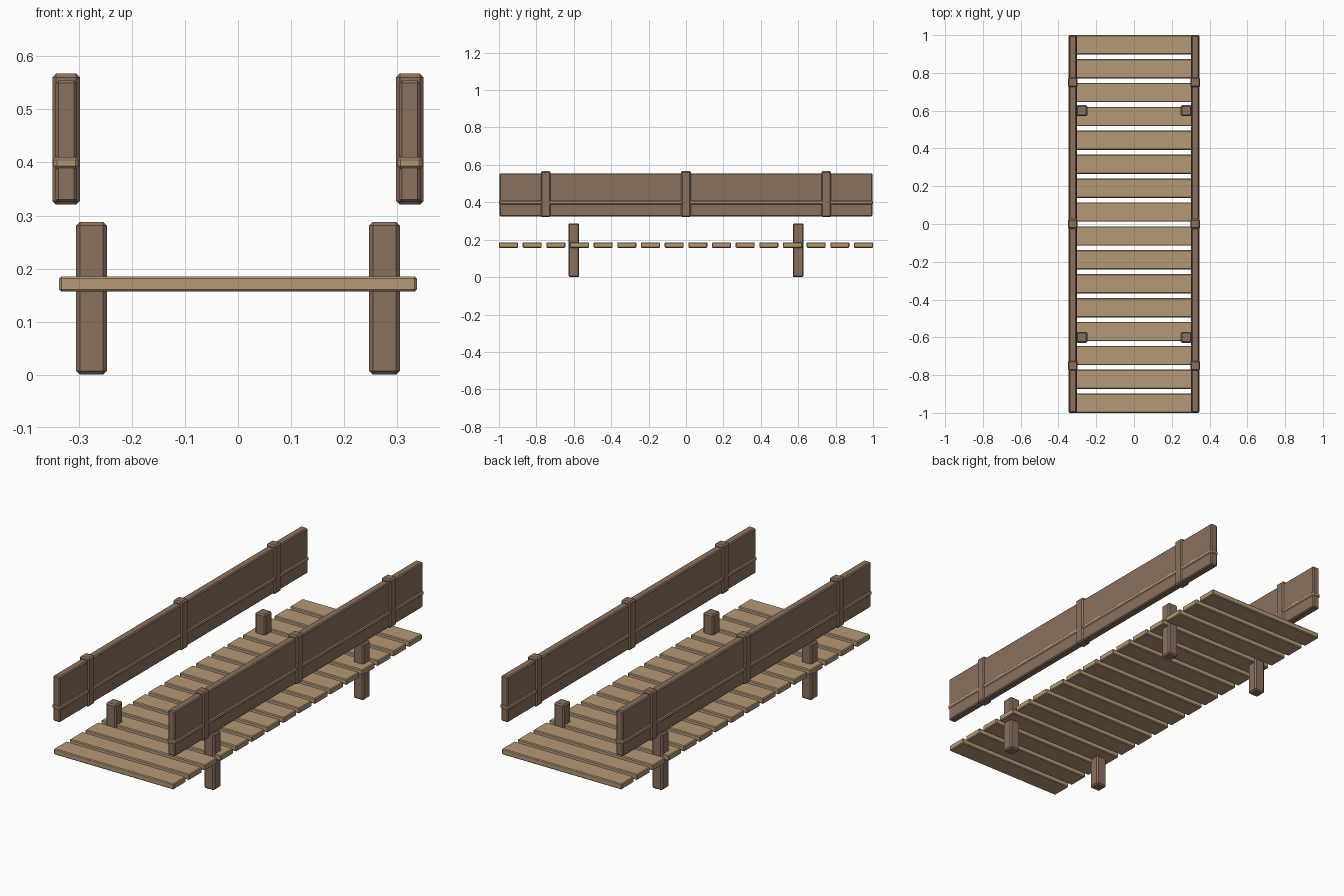
import bpy
import bmesh

cube = bpy.data.objects.get("Cube")
if cube:
    bpy.data.objects.remove(cube, do_unlink=True)


def make_material(name, rgb):
    mat = bpy.data.materials.new(name)
    mat.use_nodes = True
    mat.diffuse_color = (*rgb, 1)
    mat.node_tree.nodes["Principled BSDF"].inputs["Base Color"].default_value = (*rgb, 1)
    return mat


light_wood = make_material("light wood", (0.46, 0.32, 0.18))
dark_wood = make_material("dark wood", (0.255, 0.165, 0.112))


def beam(name, center, size, mat, chamfer):
    """Box with flat chamfered edges."""
    bm = bmesh.new()
    bmesh.ops.create_cube(bm, size=1)
    bmesh.ops.scale(bm, vec=size, verts=bm.verts)
    bmesh.ops.bevel(bm, geom=bm.edges[:], offset=chamfer, segments=1,
                    affect='EDGES', profile=0.5)
    mesh = bpy.data.meshes.new(name)
    bm.to_mesh(mesh)
    bm.free()
    mesh.materials.append(mat)
    obj = bpy.data.objects.new(name, mesh)
    obj.location = center
    bpy.context.collection.objects.link(obj)
    return obj


# Deck planks, evenly spaced along the walkway
PLANKS, PLANK_WIDTH = 16, 0.102
pitch = (2 - PLANK_WIDTH) / (PLANKS - 1)
for i in range(PLANKS):
    y = -1 + PLANK_WIDTH / 2 + i * pitch
    beam(f"deck_plank_{i + 1}", (0, y, 0.171), (0.674, PLANK_WIDTH, 0.029), light_wood, 0.004)

for side, label in ((1, "left"), (-1, "right")):
    # Support posts through the deck
    for y, end in ((-0.6, "front"), (0.6, "back")):
        beam(f"support_post_{label}_{end}", (side * 0.276, y, 0.144),
             (0.058, 0.058, 0.288), dark_wood, 0.007)

    # Side railing: board, trim strip and uprights
    x = side * 0.324
    beam(f"railing_board_{label}", (x, 0, 0.44), (0.039, 1.994, 0.23), dark_wood, 0.005)
    beam(f"railing_strip_{label}", (x, 0, 0.399), (0.047, 2, 0.024), light_wood, 0.006)
    for y, place in ((-0.75, "front"), (0, "middle"), (0.75, "back")):
        beam(f"railing_upright_{label}_{place}", (x, y, 0.444),
             (0.052, 0.052, 0.247), dark_wood, 0.007)
